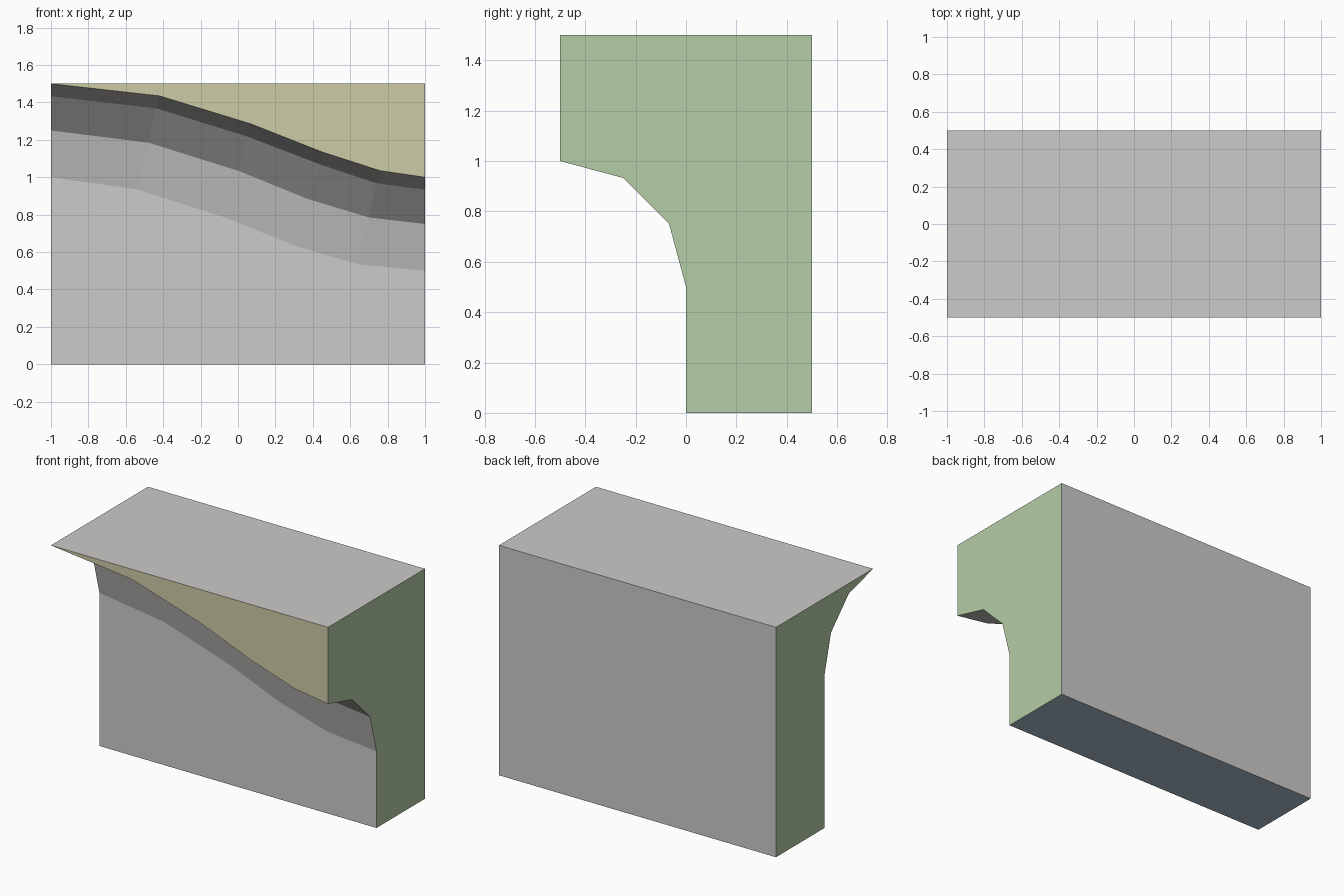
import bpy
import bmesh

cube = bpy.data.objects.get("Cube")
if cube:
    bpy.data.objects.remove(cube)


def material(name, rgb):
    linear = [((c / 255 + 0.055) / 1.055) ** 2.4 for c in rgb] + [1]
    mat = bpy.data.materials.new(name)
    mat.use_nodes = True
    mat.diffuse_color = linear
    mat.node_tree.nodes["Principled BSDF"].inputs["Base Color"].default_value = linear
    return mat


materials = [
    material("stone grey", (205, 203, 201)),
    material("end green", (180, 205, 166)),
    material("front sand", (205, 203, 166)),
    material("base blue", (175, 192, 205)),
]
GREY, GREEN, SAND, BLUE = range(4)

bm = bmesh.new()


def face(verts, colour):
    bm.faces.new(verts).material_index = colour


# Descending cove: four courses from the outer lip down to the wall
courses = [
    (-0.5, 0.0, (-0.42, 0.07, 0.45, 0.76)),
    (-0.25, 0.067, (-0.435, 0.05, 0.44, 0.74)),
    (-0.067, 0.25, (-0.48, 0.0, 0.37, 0.70)),
    (0.0, 0.5, (-0.54, -0.07, 0.30, 0.64)),
]
lip_heights = (1.5, 1.435, 1.285, 1.135, 1.035, 1.0)
rows = [
    [bm.verts.new((x, y, z - drop)) for x, z in zip((-1, *xs, 1), lip_heights)]
    for y, drop, xs in courses
]
for upper, lower in zip(rows, rows[1:]):
    for i in range(len(upper) - 1):
        face((upper[i], lower[i], lower[i + 1], upper[i + 1]), GREY)

# Corners of the straight block
foot = [bm.verts.new((x, 0, 0)) for x in (-1, 1)]
heel = [bm.verts.new((x, 0.5, 0)) for x in (-1, 1)]
back = [bm.verts.new((x, 0.5, 1.5)) for x in (-1, 1)]
front_corner = bm.verts.new((1, -0.5, 1.5))
lip = rows[0]

# Wall, back, top, base and the tapering front panel
face([foot[0], foot[1], *reversed(rows[-1])], GREY)
face([heel[1], heel[0], back[0], back[1]], GREY)
face([lip[0], front_corner, back[1], back[0]], GREY)
face([foot[1], foot[0], heel[0], heel[1]], BLUE)
face([*lip, front_corner], SAND)

# Profiled ends
face([back[0], heel[0], foot[0], *[r[0] for r in reversed(rows)]], GREEN)
face([front_corner, *[r[-1] for r in rows], foot[1], heel[1], back[1]], GREEN)

bmesh.ops.recalc_face_normals(bm, faces=bm.faces)
mesh = bpy.data.meshes.new("overhanging_block")
bm.to_mesh(mesh)
bm.free()
for mat in materials:
    mesh.materials.append(mat)
block = bpy.data.objects.new("overhanging_block", mesh)
bpy.context.collection.objects.link(block)
